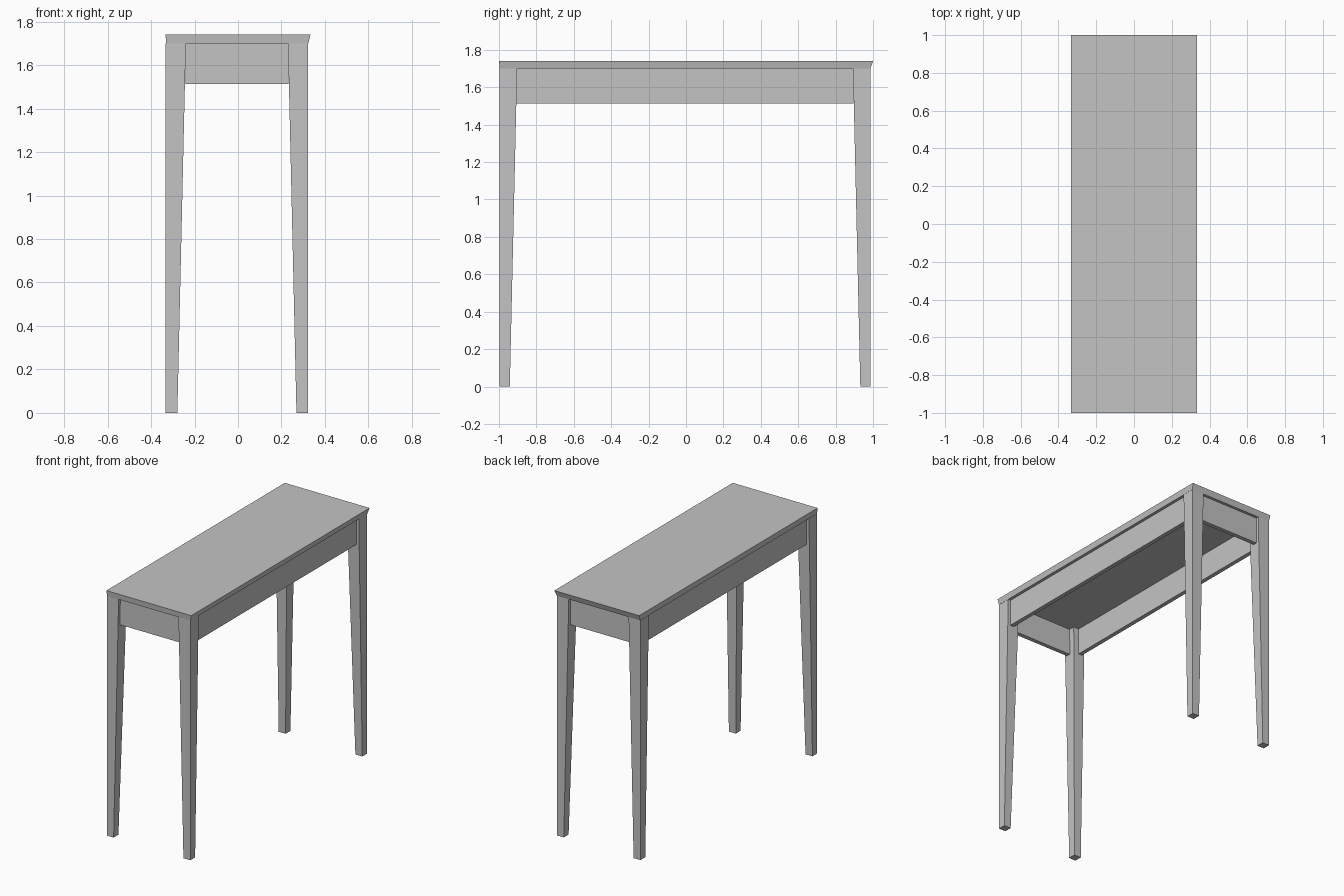
import bpy

if "Cube" in bpy.data.objects:
    bpy.data.objects.remove(bpy.data.objects["Cube"])

grey = bpy.data.materials.new("plain grey")
grey.use_nodes = True
colour = (0.55, 0.55, 0.55, 1)
grey.diffuse_color = colour
grey.node_tree.nodes["Principled BSDF"].inputs["Base Color"].default_value = colour


def tapered_box(name, low, high, z0, z1):
    """Box between a bottom and a top rectangle, each (x0, x1, y0, y1)."""
    verts = []
    for (x0, x1, y0, y1), z in ((low, z0), (high, z1)):
        verts += [(x0, y0, z), (x1, y0, z), (x1, y1, z), (x0, y1, z)]
    faces = [(3, 2, 1, 0), (4, 5, 6, 7)]
    faces += [(i, (i + 1) % 4, (i + 1) % 4 + 4, i + 4) for i in range(4)]
    mesh = bpy.data.meshes.new(name)
    mesh.from_pydata(verts, [], faces)
    mesh.materials.append(grey)
    obj = bpy.data.objects.new(name, mesh)
    bpy.context.collection.objects.link(obj)
    return obj


# The frame sits slightly off the centre of the top
OFF = -0.005
HALF_X, HALF_Y = 0.328, 0.991
LEG_TOP, LEG_FOOT = 0.093, 0.054
FRAME_TOP, APRON_LOW = 1.70, 1.512
RECESS, THICK = 0.02, 0.03


def span(side, half, inset, width):
    """Interval of given width, set in from the outer face on one side."""
    a = OFF + side * (half - inset)
    return tuple(sorted((a, a - side * width)))


# Table top with undercut edges
tapered_box("table_top", (-0.331, 0.324, -0.996, 0.986),
            (-0.333, 0.333, -1, 1), FRAME_TOP, 1.74)

# Legs, straight outside and tapered on the two inner faces
for sx, x_name in ((1, "left"), (-1, "right")):
    for sy, y_name in ((-1, "front"), (1, "back")):
        foot = span(sx, HALF_X, 0, LEG_FOOT) + span(sy, HALF_Y, 0, LEG_FOOT)
        head = span(sx, HALF_X, 0, LEG_TOP) + span(sy, HALF_Y, 0, LEG_TOP)
        tapered_box(f"{y_name}_{x_name}_leg", foot, head, 0, FRAME_TOP)

# Aprons between the legs
in_x, in_y = HALF_X - LEG_TOP + 0.002, HALF_Y - LEG_TOP + 0.002
for side, x_name, y_name in ((1, "left", "back"), (-1, "right", "front")):
    rect = span(side, HALF_X, RECESS, THICK) + (OFF - in_y, OFF + in_y)
    tapered_box(f"{x_name}_apron", rect, rect, APRON_LOW, FRAME_TOP)
    rect = (OFF - in_x, OFF + in_x) + span(side, HALF_Y, RECESS, THICK)
    tapered_box(f"{y_name}_apron", rect, rect, APRON_LOW, FRAME_TOP)
